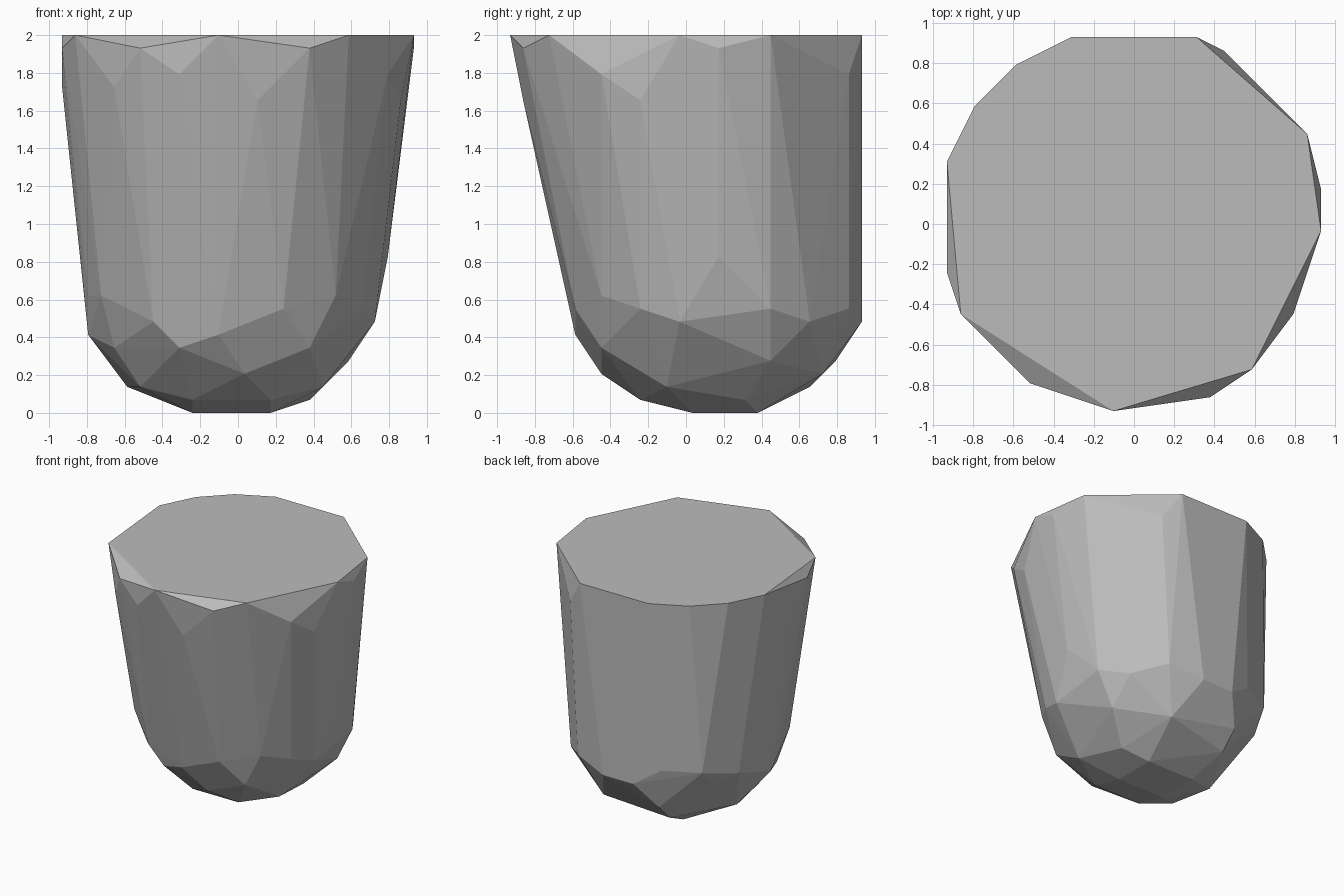
import bpy
import bmesh
from mathutils import Vector

# Remove the default object
default_cube = bpy.data.objects.get("Cube")
if default_cube:
    bpy.data.objects.remove(default_cube, do_unlink=True)

# The body sits on a coarse grid: cell size and the middle of its footprint
CELL = 2 / 29
MIDDLE = 13.5

# Outline corners of the faceted body, ring by ring
rim = {29: [(9, 27), (18, 27), (26, 20), (27, 13), (22, 3),
            (12, 0), (1, 7), (0, 18), (2, 22), (5, 25)]}
shoulder = {
    28: [(27, 16), (19, 1), (6, 2), (0, 10)],
    26: [(20, 26), (25, 7), (9, 1)],
    25: [(4, 4), (0, 13)],
    24: [(15, 1), (26, 10)],
}
lower_wall = {
    12: [(25, 16)],
    9: [(21, 7), (3, 9), (2, 12), (8, 26), (6, 25), (4, 24)],
    8: [(17, 5), (23, 10), (24, 20), (19, 26), (2, 20)],
    7: [(24, 13), (22, 23), (15, 27), (11, 27), (7, 6), (4, 22)],
}
rounded_base = {
    6: [(12, 5), (2, 14), (6, 23)],
    5: [(9, 6), (19, 7), (4, 10)],
    4: [(22, 20), (9, 25)],
    3: [(14, 7), (17, 24)],
    2: [(20, 12), (6, 11), (5, 16), (9, 23)],
    1: [(10, 10), (16, 10), (19, 18)],
    0: [(10, 14), (16, 14), (16, 19), (10, 19)],
}


def make_material(name, colour):
    """Create a plain flat-coloured material."""
    material = bpy.data.materials.new(name)
    material.use_nodes = True
    material.diffuse_color = colour
    shader = material.node_tree.nodes["Principled BSDF"]
    shader.inputs["Base Color"].default_value = colour
    return material


def make_hull(name, sections, material):
    """Wrap all rings of the given sections in one convex, flat-faced skin."""
    bm = bmesh.new()
    for section in sections:
        for height, ring in section.items():
            for x, y in ring:
                bm.verts.new(Vector((x - MIDDLE, y - MIDDLE, height)) * CELL)
    hull = bmesh.ops.convex_hull(bm, input=bm.verts[:])
    loose = {item for key in ("geom_interior", "geom_unused")
             for item in hull[key] if isinstance(item, bmesh.types.BMVert)}
    bmesh.ops.delete(bm, geom=list(loose), context="VERTS")
    # Merge coplanar triangles into clean facets
    bmesh.ops.dissolve_limit(bm, angle_limit=0.01, verts=bm.verts[:], edges=bm.edges[:])
    bmesh.ops.recalc_face_normals(bm, faces=bm.faces[:])

    mesh = bpy.data.meshes.new(name)
    bm.to_mesh(mesh)
    bm.free()
    mesh.materials.append(material)
    obj = bpy.data.objects.new(name, mesh)
    bpy.context.collection.objects.link(obj)
    return obj


# One faceted body with a flat top
grey = make_material("plain_grey", (0.5, 0.5, 0.5, 1.0))
make_hull("faceted_body", [rim, shoulder, lower_wall, rounded_base], grey)
